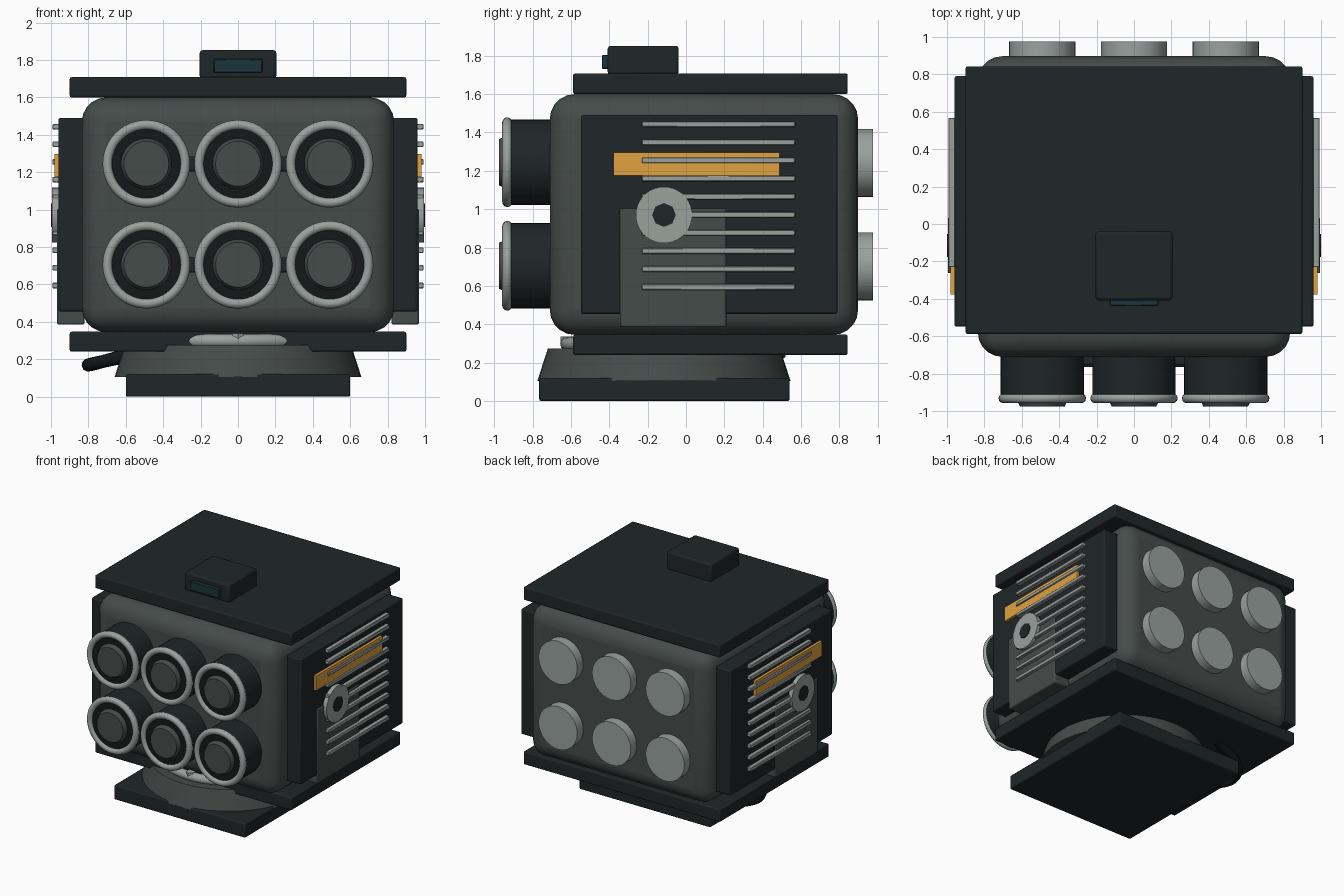
import bpy
import math

if "Cube" in bpy.data.objects:
    bpy.data.objects.remove(bpy.data.objects["Cube"])


def material(name, rgb):
    m = bpy.data.materials.new(name)
    m.diffuse_color = (*rgb, 1)
    m.use_nodes = True
    m.node_tree.nodes["Principled BSDF"].inputs["Base Color"].default_value = m.diffuse_color
    return m


DARK = material("dark_steel", (0.014, 0.019, 0.021))
BLACK = material("black_rubber", (0.007, 0.009, 0.010))
BODY = material("grey_green_paint", (0.060, 0.072, 0.068))
LIGHT = material("light_metal", (0.32, 0.36, 0.34))
ORANGE = material("orange_marking", (0.75, 0.36, 0.05))
GLASS = material("teal_glass", (0.01, 0.036, 0.045))


def finish(name, mat, bevel=0, segments=2):
    ob = bpy.context.object
    ob.name = name
    ob.data.materials.append(mat)
    if bevel:
        mod = ob.modifiers.new("bevel", "BEVEL")
        mod.width = bevel
        mod.segments = segments
        mod.limit_method = "ANGLE"
    bpy.ops.object.shade_smooth_by_angle(angle=math.radians(35))
    return ob


def box(name, x, y, z, mat, bevel=0.01, segments=2):
    """Box from (min, max) ranges on each axis."""
    r = (x, y, z)
    bpy.ops.mesh.primitive_cube_add(size=1, location=[(a + b) / 2 for a, b in r])
    bpy.context.object.scale = [abs(b - a) for a, b in r]
    bpy.ops.object.transform_apply(location=False, rotation=False, scale=True)
    return finish(name, mat, bevel, segments)


ROT = {"x": (0, math.pi / 2, 0), "y": (math.pi / 2, 0, 0), "z": (0, 0, 0)}


def cone(name, center, r1, r2, depth, axis, mat, sides=40, bevel=0):
    """Round part; on the y axis r2 is the end facing the front."""
    bpy.ops.mesh.primitive_cone_add(vertices=sides, radius1=r1, radius2=r2, depth=depth,
                                    location=center, rotation=ROT[axis])
    return finish(name, mat, bevel)


def ring(name, center, major, minor, axis, mat):
    bpy.ops.mesh.primitive_torus_add(major_radius=major, minor_radius=minor, major_segments=48,
                                     minor_segments=12, location=center, rotation=ROT[axis])
    return finish(name, mat)


# Base and turntable
PIVOT_Y = -0.115
box("base_plate", (-0.6, 0.6), (-0.765, 0.54), (0, 0.12), DARK)
cone("turntable", (0, PIVOT_Y, 0.19), 0.66, 0.605, 0.17, "z", BODY, 48)
ring("turntable_ring", (0, PIVOT_Y, 0.298), 0.505, 0.036, "z", LIGHT)
cone("turntable_neck", (0, PIVOT_Y, 0.29), 0.48, 0.48, 0.08, "z", DARK, 48)
for i in range(8):
    a = math.tau * i / 8 - math.pi / 2
    cone("ring_bolt", (0.505 * math.cos(a), PIVOT_Y + 0.505 * math.sin(a), 0.322),
         0.035, 0.035, 0.03, "z", LIGHT, 6)

# Launcher housing between two plates
box("housing", (-0.835, 0.835), (-0.71, 0.897), (0.345, 1.6), BODY, 0.13, 5)
box("bottom_plate", (-0.9, 0.9), (-0.588, 0.843), (0.24, 0.347), DARK)
box("top_plate", (-0.9, 0.9), (-0.588, 0.843), (1.6, 1.708), DARK)

# Six launch tubes with rims, noses and rear caps
for z in (0.705, 1.245):
    box("tube_brace", (-0.45, 0.45), (-0.755, -0.7), (z - 0.04, z + 0.04), DARK)
    for x in (-0.49, 0, 0.49):
        cone("tube", (x, -0.81, z), 0.223, 0.223, 0.24, "y", DARK)
        ring("tube_rim", (x, -0.932, z), 0.208, 0.026, "y", LIGHT)
        cone("tube_mouth", (x, -0.895, z), 0.195, 0.195, 0.09, "y", BLACK)
        cone("warhead_nose", (x, -0.947, z), 0.145, 0.12, 0.056, "y", BODY)
        cone("rear_cap", (x, 0.93, z - 0.003), 0.177, 0.177, 0.09, "y", LIGHT)

# Side armour, fins, stripe and elevation pivot on both sides
for s in (-1, 1):
    def side(a, b):
        return (min(s * a, s * b), max(s * a, s * b))
    box("side_panel", side(0.82, 0.96), (-0.548, 0.79), (0.455, 1.49), DARK)
    box("pivot_arm", side(0.82, 0.968), (-0.345, 0.21), (0.385, 1.005), BODY)
    box("side_stripe", side(0.95, 0.981), (-0.378, 0.487), (1.175, 1.297), ORANGE, 0)
    for i in range(10):
        z = 0.594 + 0.0944 * i
        box("cooling_fin", side(0.95, 0.992), (-0.23, 0.568), (z - 0.015, z + 0.015), LIGHT, 0.004, 1)
    cone("pivot_disc", (s * 0.975, PIVOT_Y, 0.97), 0.147, 0.147, 0.038, "x", LIGHT)
    cone("pivot_bolt", (s * 0.98, PIVOT_Y, 0.97), 0.062, 0.062, 0.04, "x", DARK, 8)

# Sight on the top plate
box("sight_box", (-0.205, 0.205), (-0.408, -0.038), (1.7, 1.852), DARK, 0.015)
box("sight_lens", (-0.13, 0.13), (-0.438, -0.39), (1.732, 1.805), GLASS, 0.004, 1)

# Cable looping out under the left side
curve = bpy.data.curves.new("power_cable", "CURVE")
curve.dimensions = "3D"
curve.bevel_depth = 0.035
curve.bevel_resolution = 3
spline = curve.splines.new("BEZIER")
points = [(-0.5, -0.05, 0.25), (-0.77, 0.1, 0.175), (-0.76, 0.34, 0.18), (-0.42, 0.49, 0.25)]
spline.bezier_points.add(len(points) - 1)
for bp, co in zip(spline.bezier_points, points):
    bp.co = co
    bp.handle_left_type = bp.handle_right_type = "AUTO"
curve.materials.append(BLACK)
bpy.context.collection.objects.link(bpy.data.objects.new("power_cable", curve))
